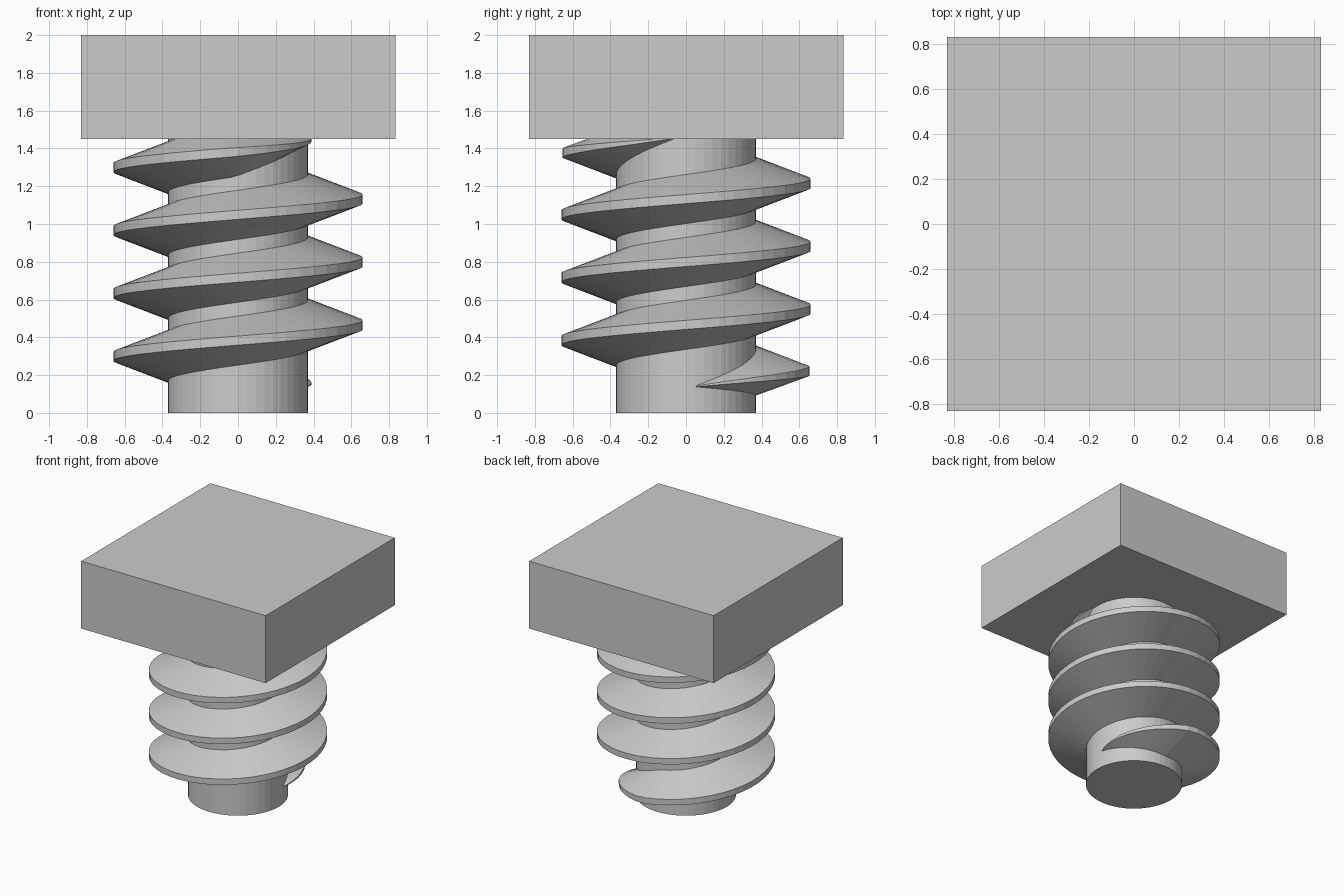
import bpy
import bmesh
from math import cos, sin, pi

PITCH, TURNS, STEPS = 0.333, 4, 48
CORE_R, ROOT_R, CREST_R = 0.37, 0.345, 0.66
ROOT_HALF, CREST_HALF = 0.139, 0.024
START_Z, HEAD_Z, TOP_Z, HEAD_W = 0.133, 1.45, 2.0, 1.665

cube = bpy.data.objects.get("Cube")
if cube:
    bpy.data.objects.remove(cube, do_unlink=True)

grey = bpy.data.materials.new("plain grey")
grey.use_nodes = True
colour = (0.6, 0.6, 0.6, 1)
grey.diffuse_color = colour
grey.node_tree.nodes["Principled BSDF"].inputs["Base Color"].default_value = colour


def add_object(name, bm):
    bmesh.ops.recalc_face_normals(bm, faces=bm.faces)
    mesh = bpy.data.meshes.new(name)
    bm.to_mesh(mesh)
    bm.free()
    mesh.materials.append(grey)
    obj = bpy.data.objects.new(name, mesh)
    bpy.context.collection.objects.link(obj)
    return obj


# Square head
bm = bmesh.new()
bmesh.ops.create_cube(bm, size=1)
bmesh.ops.scale(bm, vec=(HEAD_W, HEAD_W, TOP_Z - HEAD_Z), verts=bm.verts)
bmesh.ops.translate(bm, vec=(0, 0, (TOP_Z + HEAD_Z) / 2), verts=bm.verts)
add_object("square_head", bm)

# Round shaft
bm = bmesh.new()
bmesh.ops.create_cone(bm, cap_ends=True, segments=STEPS, radius1=CORE_R,
                      radius2=CORE_R, depth=HEAD_Z)
bmesh.ops.translate(bm, vec=(0, 0, HEAD_Z / 2), verts=bm.verts)
add_object("shaft", bm)

# Right-handed thread: a trapezoid swept up a helix, tapering at both ends
bm = bmesh.new()
total = TURNS * STEPS
taper = STEPS * 0.26
rings = []
for i in range(total + 1):
    angle = 2 * pi * i / STEPS
    size = max(0.01, min(1, i / taper, (total - i) / taper))
    z = START_Z + PITCH * i / STEPS
    crest = ROOT_R + (CREST_R - ROOT_R) * size
    profile = ((ROOT_R, -ROOT_HALF), (crest, -CREST_HALF),
               (crest, CREST_HALF), (ROOT_R, ROOT_HALF))
    rings.append([bm.verts.new((r * cos(angle), r * sin(angle), z + h * size))
                  for r, h in profile])
for a, b in zip(rings, rings[1:]):
    for k in range(4):
        n = (k + 1) % 4
        bm.faces.new((a[k], b[k], b[n], a[n]))
bm.faces.new(rings[0])
bm.faces.new(rings[-1])
add_object("screw_thread", bm)
